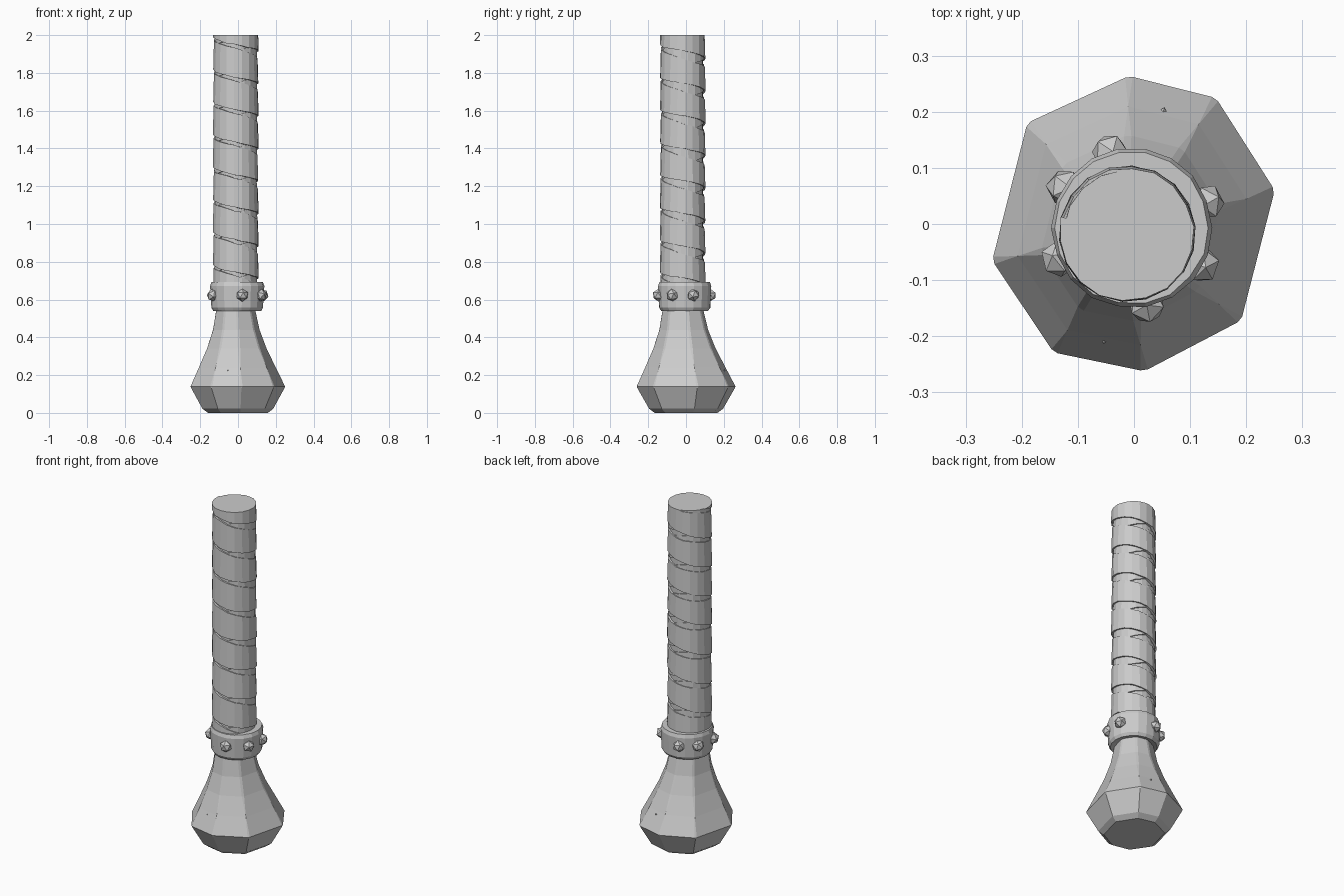
import bpy, bmesh, math, random
from mathutils import Vector, Matrix

if "Cube" in bpy.data.objects:
    bpy.data.objects.remove(bpy.data.objects["Cube"])

random.seed(4)
CX, CY = -0.012, -0.017      # axis of the grip, slightly off centre
Z_LOW, Z_TOP = 0.67, 2.0


def finish(name, bm):
    bmesh.ops.recalc_face_normals(bm, faces=bm.faces[:])
    me = bpy.data.meshes.new(name)
    bm.to_mesh(me)
    bm.free()
    ob = bpy.data.objects.new(name, me)
    bpy.context.collection.objects.link(ob)
    return ob


def loft(bm, rings, close=False):
    """Skin a list of closed point rings; cap both ends or join them up."""
    vs = [[bm.verts.new(p) for p in r] for r in rings]
    n = len(vs[0])
    pairs = list(zip(vs, vs[1:])) + ([(vs[-1], vs[0])] if close else [])
    for a, b in pairs:
        for i in range(n):
            j = (i + 1) % n
            bm.faces.new((a[i], a[j], b[j], b[i]))
    if not close:
        bm.faces.new(vs[0][::-1])
        bm.faces.new(vs[-1])
    return vs


def circle(r, z, n, wobble=0.0, cx=CX, cy=CY):
    return [Vector((cx + (r + random.uniform(-wobble, wobble)) * math.cos(2 * math.pi * i / n),
                    cy + (r + random.uniform(-wobble, wobble)) * math.sin(2 * math.pi * i / n), z))
            for i in range(n)]


# Pommel: uneven octagon, flared, with chamfered ridges on the upper facets
corners = [(-165.5, .261), (-122, .27), (-86, .263), (-42, .257),
           (13.5, .258), (57, .268), (92, .264), (136.5, .262)]
profile = [(0.0, .165), (.022, .195), (.14, .262), (.24, .212), (.34, .166), (.44, .130), (.56, .106)]
bm = bmesh.new()
rings = []
for z, r in profile:
    t = max(0, (z - .14) / .42)
    rings.append([Vector((CX * t + R / .262 * r * math.cos(math.radians(a)),
                          CY * t + R / .262 * r * math.sin(math.radians(a)), z)) for a, R in corners])
vs = loft(bm, rings)
ridges = [bm.edges.get((vs[k][i], vs[k + 1][i])) for k in range(2, 6) for i in range(8)]
bmesh.ops.bevel(bm, geom=ridges, offset=.007, segments=1, affect='EDGES')
finish("pommel", bm)

# Small spikes on opposite facets of the pommel
for k, (x, y) in enumerate([(-.05, -.197), (.05, .192)]):
    bm = bmesh.new()
    out = Vector((x, y, .12)).normalized()
    bmesh.ops.create_cone(bm, cap_ends=True, segments=4, radius1=.026, radius2=0, depth=.04)
    rot = out.to_track_quat('Z', 'Y').to_matrix().to_4x4()
    bmesh.ops.transform(bm, matrix=Matrix.Translation((x, y, .218)) @ rot, verts=bm.verts[:])
    finish(f"pommel_spike_{k + 1}", bm)

# Collar: rough faceted ring
bm = bmesh.new()
col = [(.09, .55), (.126, .54), (.137, .557), (.143, .672), (.136, .692), (.09, .692)]
loft(bm, [circle(r, z, 18, .0015, -.004, -.007) for r, z in col], close=True)
finish("collar", bm)

# Studs around the collar
for k, a in enumerate([-79, -28, 19, 106, 149, 203]):
    a = math.radians(a)
    bm = bmesh.new()
    bmesh.ops.create_icosphere(bm, subdivisions=1, radius=.034)
    m = (Matrix.Translation((-.004 + .14 * math.cos(a), -.007 + .14 * math.sin(a), .623))
         @ Matrix.Rotation(a, 4, 'Z') @ Matrix.Rotation(k * 1.1, 4, 'X'))
    bmesh.ops.transform(bm, matrix=m, verts=bm.verts[:])
    finish(f"stud_{k + 1}", bm)

# Grip core
bm = bmesh.new()
loft(bm, [circle(.107, z, 24) for z in (Z_LOW, Z_TOP)])
finish("grip_core", bm)


def wrap(name, pitch, width, r_low, r_high, sign, phase, uneven):
    """Flat strap wound around the grip, trimmed level at both ends."""
    seg = 18
    turns = int((Z_TOP - Z_LOW) / pitch) + 4
    rings = []
    for i in range(turns * seg + 1):
        u = i / seg
        a = sign * 2 * math.pi * u + phase
        # straps sag and swell once per turn, so gaps open on one side
        w = width * (1 + uneven * math.sin(a + .6)) + random.uniform(-.005, .005)
        z = Z_LOW - 1.5 * pitch + pitch * u
        j = random.uniform(-.0015, .0015)
        section = [(.09, z - w / 2), (r_low + j, z - w / 2),
                   (r_high + j, z + w / 2), (.09, z + w / 2)]
        rings.append([Vector((CX + r * math.cos(a), CY + r * math.sin(a), h)) for r, h in section])
    bm = bmesh.new()
    loft(bm, rings)
    for z, n in ((Z_LOW, (0, 0, -1)), (Z_TOP, (0, 0, 1))):
        geom = bm.verts[:] + bm.edges[:] + bm.faces[:]
        cut = bmesh.ops.bisect_plane(bm, geom=geom, plane_co=(0, 0, z), plane_no=n, clear_outer=True)
        edges = [e for e in cut['geom_cut'] if isinstance(e, bmesh.types.BMEdge)]
        bmesh.ops.holes_fill(bm, edges=edges, sides=0)
    finish(name, bm)


# Outer strap winds downward counter-clockwise; the inner one crosses beneath it
wrap("outer_wrap", .172, .140, .121, .117, -1, 0.8, -.12)
wrap("inner_wrap", .172, .120, .114, .112, 1, 2.0, .15)
